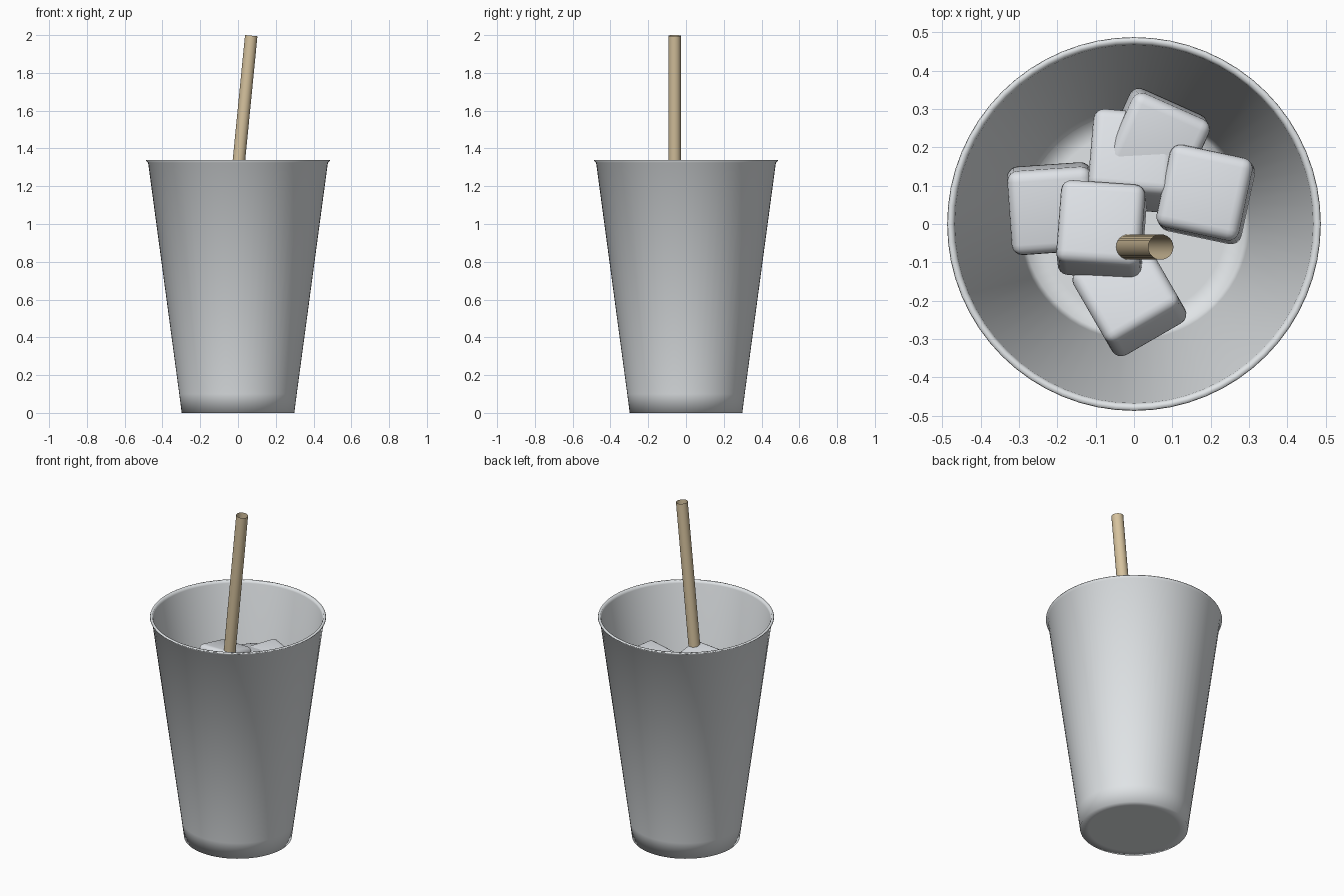
import bpy, bmesh, math
from mathutils import Vector, Euler

default = bpy.data.objects.get("Cube")
if default:
    bpy.data.objects.remove(default, do_unlink=True)


def material(name, color):
    m = bpy.data.materials.new(name)
    m.use_nodes = True
    m.diffuse_color = (*color, 1)
    m.node_tree.nodes["Principled BSDF"].inputs["Base Color"].default_value = (*color, 1)
    return m


def finish(name, bm, mat):
    bmesh.ops.recalc_face_normals(bm, faces=bm.faces)
    mesh = bpy.data.meshes.new(name)
    bm.to_mesh(mesh)
    bm.free()
    mesh.materials.append(mat)
    for p in mesh.polygons:
        p.use_smooth = True
    ob = bpy.data.objects.new(name, mesh)
    bpy.context.collection.objects.link(ob)
    return ob


cup_mat = material("cup_grey", (0.78, 0.81, 0.83))
ice_mat = material("ice_white", (0.80, 0.83, 0.87))
straw_mat = material("straw_tan", (0.67, 0.54, 0.34))

# Cup: one closed profile, outside then inside, spun around z
profile = [(0, 0), (0.25, 0), (0.298, 0), (0.311, 0.1), (0.476, 1.325),
           (0.487, 1.335), (0.485, 1.34), (0.472, 1.34), (0.467, 1.325),
           (0.301, 0.1), (0.288, 0.02), (0.24, 0.02), (0, 0.02)]
bm = bmesh.new()
verts = [bm.verts.new((r, 0, z)) for r, z in profile]
edges = [bm.edges.new(pair) for pair in zip(verts, verts[1:])]
bmesh.ops.spin(bm, geom=verts + edges, cent=(0, 0, 0), axis=(0, 0, 1),
               angle=math.tau, steps=64, use_duplicate=False)
bmesh.ops.remove_doubles(bm, verts=bm.verts, dist=0.0005)
finish("cup", bm, cup_mat)

# Straw: open tube leaning towards +x
top, foot = Vector((0.07, -0.06, 1.997)), Vector((-0.117, -0.06, 0.1))
axis = top - foot
bm = bmesh.new()
bmesh.ops.create_cone(bm, cap_ends=False, segments=24, radius1=0.033,
                      radius2=0.033, depth=axis.length)
straw = finish("straw", bm, straw_mat)
straw.location = (top + foot) / 2
straw.rotation_euler = axis.to_track_quat('Z', 'Y').to_euler()

# Ice cubes: centre, then tilt about x, tilt about y and turn about z in degrees
cubes = {
    "ice_centre": ((-0.085, -0.015, 1.03), (-11, -2, -4)),
    "ice_right": ((0.187, 0.077, 1.0), (-3, -3, -12)),
    "ice_back": ((0.058, 0.212, 0.965), (3, 4, -24)),
    "ice_left": ((-0.215, 0.04, 0.92), (4, 0, 4)),
    "ice_front": ((-0.012, -0.19, 0.9), (-14, 0, 30)),
    "ice_middle": ((-0.005, 0.165, 0.965), (-15, 0, -5)),
}
for name, (centre, tilt) in cubes.items():
    bm = bmesh.new()
    bmesh.ops.create_cube(bm, size=0.22)
    bmesh.ops.bevel(bm, geom=bm.edges[:], offset=0.028, segments=4,
                    profile=0.5, affect='EDGES')
    ob = finish(name, bm, ice_mat)
    turn = Euler((0, 0, math.radians(tilt[2]))).to_matrix()
    lean = Euler((math.radians(tilt[0]), math.radians(tilt[1]), 0)).to_matrix()
    ob.location = centre
    ob.rotation_euler = (turn @ lean).to_euler()
